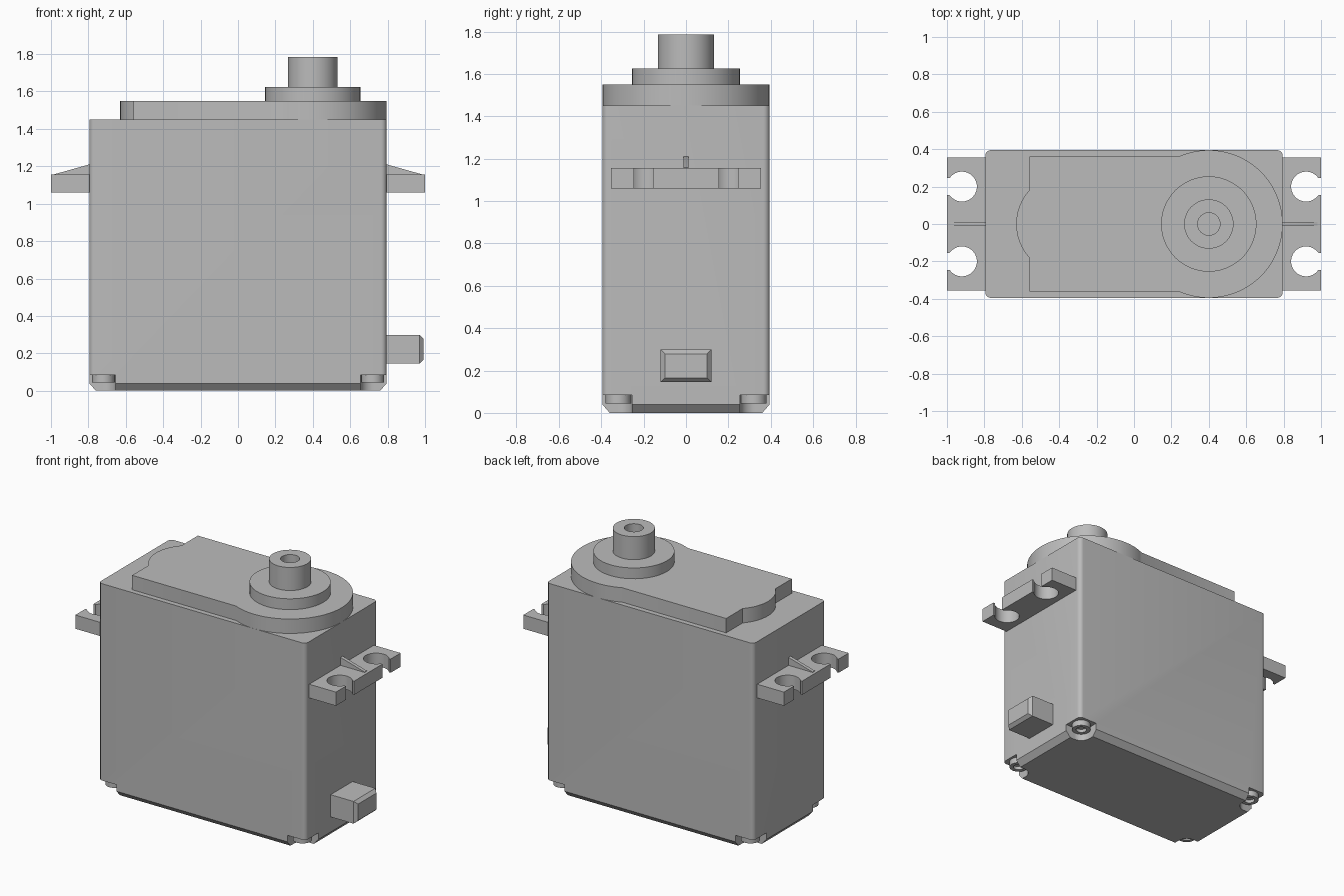
import bpy, bmesh
from math import pi, sin, cos, asin, radians

if "Cube" in bpy.data.objects:
    bpy.data.objects.remove(bpy.data.objects["Cube"])

grey = bpy.data.materials.new("plain_grey")
grey.use_nodes = True
colour = (0.5, 0.5, 0.5, 1)
grey.diffuse_color = colour
grey.node_tree.nodes["Principled BSDF"].inputs["Base Color"].default_value = colour


def arc(cx, cy, r, a0, a1, n):
    """Points along an arc, both ends included."""
    return [(cx + r * cos(a0 + (a1 - a0) * i / n),
             cy + r * sin(a0 + (a1 - a0) * i / n)) for i in range(n + 1)]


def circle(cx, cy, r, n=48):
    return arc(cx, cy, r, 0, 2 * pi, n)[:-1]


def rounded_rect(hx, hy, r):
    pts = []
    for i, (sx, sy) in enumerate([(1, 1), (-1, 1), (-1, -1), (1, -1)]):
        pts += arc(sx * (hx - r), sy * (hy - r), r, i * pi / 2, (i + 1) * pi / 2, 6)
    return pts


def loft(name, rings, axis="z"):
    """Join equal-length outlines at given heights and cap both ends."""
    place = {"z": lambda a, b, h: (a, b, h),
             "x": lambda a, b, h: (h, a, b),
             "y": lambda a, b, h: (a, h, b)}[axis]
    bm = bmesh.new()
    loops = [[bm.verts.new(place(a, b, h)) for a, b in pts] for pts, h in rings]
    for low, high in zip(loops, loops[1:]):
        for i in range(len(low)):
            j = (i + 1) % len(low)
            bm.faces.new((low[i], low[j], high[j], high[i]))
    bm.faces.new(loops[0])
    bm.faces.new(loops[-1])
    bmesh.ops.recalc_face_normals(bm, faces=bm.faces)
    mesh = bpy.data.meshes.new(name)
    bm.to_mesh(mesh)
    bm.free()
    mesh.materials.append(grey)
    obj = bpy.data.objects.new(name, mesh)
    bpy.context.collection.objects.link(obj)
    smooth(obj)
    return obj


def smooth(obj):
    for p in obj.data.polygons:
        p.use_smooth = True
    obj.data.set_sharp_from_angle(angle=radians(30))


def cut(obj, cutter):
    cutter.hide_render = True
    mod = obj.modifiers.new("cut", "BOOLEAN")
    mod.operation, mod.solver, mod.object = "DIFFERENCE", "EXACT", cutter
    bpy.context.view_layer.objects.active = obj
    bpy.ops.object.modifier_apply(modifier=mod.name)
    bpy.data.objects.remove(cutter)


# Case with rounded upright edges and a chamfered base
HX, HY, TOP = 0.795, 0.395, 1.45
case = loft("case", [(rounded_rect(HX - 0.035, HY - 0.035, 0.02), 0),
                     (rounded_rect(HX, HY, 0.03), 0.04),
                     (rounded_rect(HX, HY, 0.03), TOP)])

# Corner notches with recessed screw heads
notch = [(0.9, 0.5), (0.655, 0.5)] + arc(0.725, 0.325, 0.07, pi, 1.5 * pi, 12) + [(0.9, 0.255)]
for sx in (1, -1):
    for sy in (1, -1):
        pts = [(sx * x, sy * y) for x, y in notch]
        cut(case, loft("notch_cutter", [(pts, -0.1), (pts, 0.085)]))
        ring = lambda r: circle(sx * 0.72, sy * 0.32, r, 32)
        loft("corner_screw", [(ring(0.06), 0.1), (ring(0.06), 0.045),
                              (ring(0.035), 0.045), (ring(0.035), 0.068)])
smooth(case)

# Raised top plate: round end flush with the case, small bulge at the other
t, u = asin(0.36 / HY), asin(0.18 / 0.266)
plate = ([(-0.56, -0.36)] + arc(0.4, 0, HY, t - pi, pi - t, 56) + [(-0.56, 0.36)]
         + arc(-0.364, 0, 0.266, pi - u, pi + u, 16))
loft("top_plate", [(plate, TOP - 0.01), (plate, 1.55)])

# Stepped output shaft with a blind bore
loft("output_shaft", [(circle(0.4, 0, r), z) for r, z in
                      [(0.255, 1.54), (0.255, 1.625), (0.132, 1.625),
                       (0.132, 1.785), (0.06, 1.785), (0.06, 1.63)]])

# Mounting lugs with open screw holes, each with a stiffening rib
a = asin(0.045 / 0.08)
lug = [(0.78, -0.355), (1, -0.355)]
for cy in (-0.2, 0.2):
    lug += [(1, cy - 0.045)] + arc(0.92, cy, 0.08, -a, a - 2 * pi, 36) + [(1, cy + 0.045)]
lug += [(1, 0.355), (0.78, 0.355)]
rib = [(0.78, 1.15), (0.98, 1.15), (0.98, 1.158), (0.795, 1.21), (0.78, 1.21)]
for sx, side in ((1, "left"), (-1, "right")):
    pts = [(sx * x, y) for x, y in lug]
    loft(side + "_mounting_lug", [(pts, 1.06), (pts, 1.155)])
    pts = [(sx * x, z) for x, z in rib]
    loft(side + "_lug_rib", [(pts, -0.012), (pts, 0.012)], "y")


# Cable outlet block with a chamfered end
def block(inset):
    y, z = 0.12 - inset, 0.077 - inset
    return [(-y, 0.222 - z), (y, 0.222 - z), (y, 0.222 + z), (-y, 0.222 + z)]


loft("cable_outlet", [(block(0), 0.78), (block(0), 0.97), (block(0.02), 0.992)], "x")
